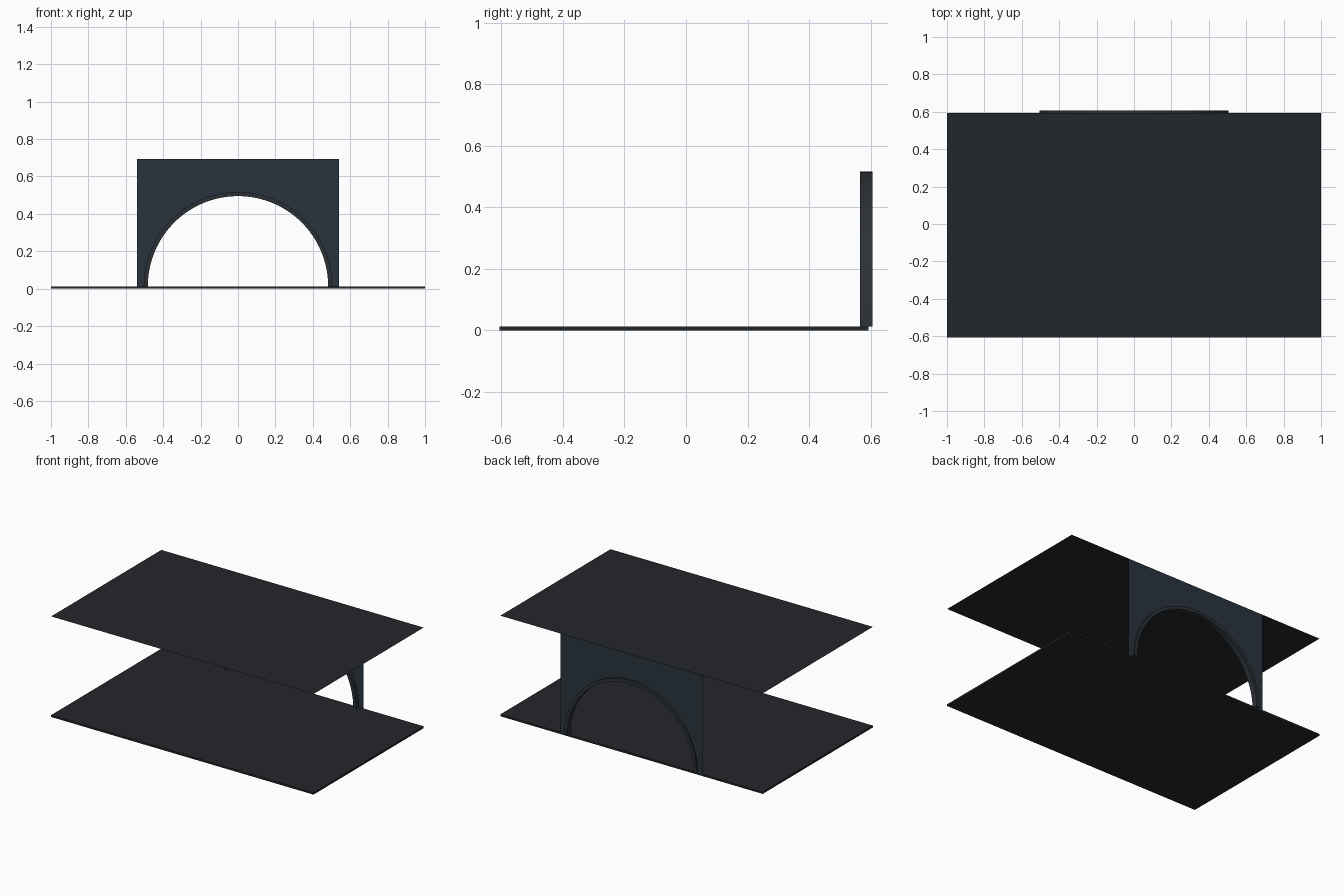
import bpy, bmesh
from math import pi, sin, cos

cube = bpy.data.objects.get("Cube")
if cube:
    bpy.data.objects.remove(cube, do_unlink=True)

FLOOR_TOP = 0.013
ROOF_Z = 0.693
FRONT_Y, BACK_Y = -0.606, 0.593
SEGMENTS = 64


def material(name, rgb):
    mat = bpy.data.materials.new(name)
    mat.use_nodes = True
    mat.diffuse_color = (*rgb, 1)
    mat.node_tree.nodes["Principled BSDF"].inputs["Base Color"].default_value = (*rgb, 1)
    return mat


def arc(radius, y):
    """Half circle standing on the floor, from +x over the top to -x."""
    angles = [pi * i / SEGMENTS for i in range(SEGMENTS + 1)]
    return [(radius * cos(a), y, FLOOR_TOP + radius * sin(a)) for a in angles]


def panel(name, outline, mat, extrude=None):
    """Flat face from an outline, optionally extruded into a solid."""
    bm = bmesh.new()
    face = bm.faces.new([bm.verts.new(p) for p in outline])
    if extrude:
        grown = bmesh.ops.extrude_face_region(bm, geom=[face], use_keep_orig=True)
        moved = [g for g in grown["geom"] if isinstance(g, bmesh.types.BMVert)]
        bmesh.ops.translate(bm, verts=moved, vec=extrude)
        bmesh.ops.recalc_face_normals(bm, faces=bm.faces)
    mesh = bpy.data.meshes.new(name)
    bm.to_mesh(mesh)
    bm.free()
    mesh.materials.append(mat)
    obj = bpy.data.objects.new(name, mesh)
    bpy.context.collection.objects.link(obj)
    return obj


def rectangle(z):
    return [(-1, FRONT_Y, z), (1, FRONT_Y, z), (1, BACK_Y, z), (-1, BACK_Y, z)]


slab_mat = material("dark_slab", (0.017, 0.020, 0.023))
wall_mat = material("blue_grey_wall", (0.022, 0.034, 0.047))
trim_mat = material("dark_trim", (0.025, 0.031, 0.037))

# Floor slab and thin roof sheet
panel("floor_slab", rectangle(0), slab_mat, (0, 0, FLOOR_TOP))
panel("roof_sheet", rectangle(ROOF_Z), slab_mat)

# Thin back wall with an arched opening
half = 0.54
wall = [(-half, BACK_Y, FLOOR_TOP), (-half, BACK_Y, ROOF_Z),
        (half, BACK_Y, ROOF_Z), (half, BACK_Y, FLOOR_TOP)]
panel("arched_wall", wall + arc(0.492, BACK_Y), wall_mat)

# Arch trim running through the opening
trim_front, trim_back = 0.566, 0.606
outline = arc(0.504, trim_front) + arc(0.482, trim_front)[::-1]
trim = panel("arch_trim", outline, trim_mat, (0, trim_back - trim_front, 0))
bpy.context.view_layer.objects.active = trim
trim.select_set(True)
bpy.ops.object.shade_smooth_by_angle()
